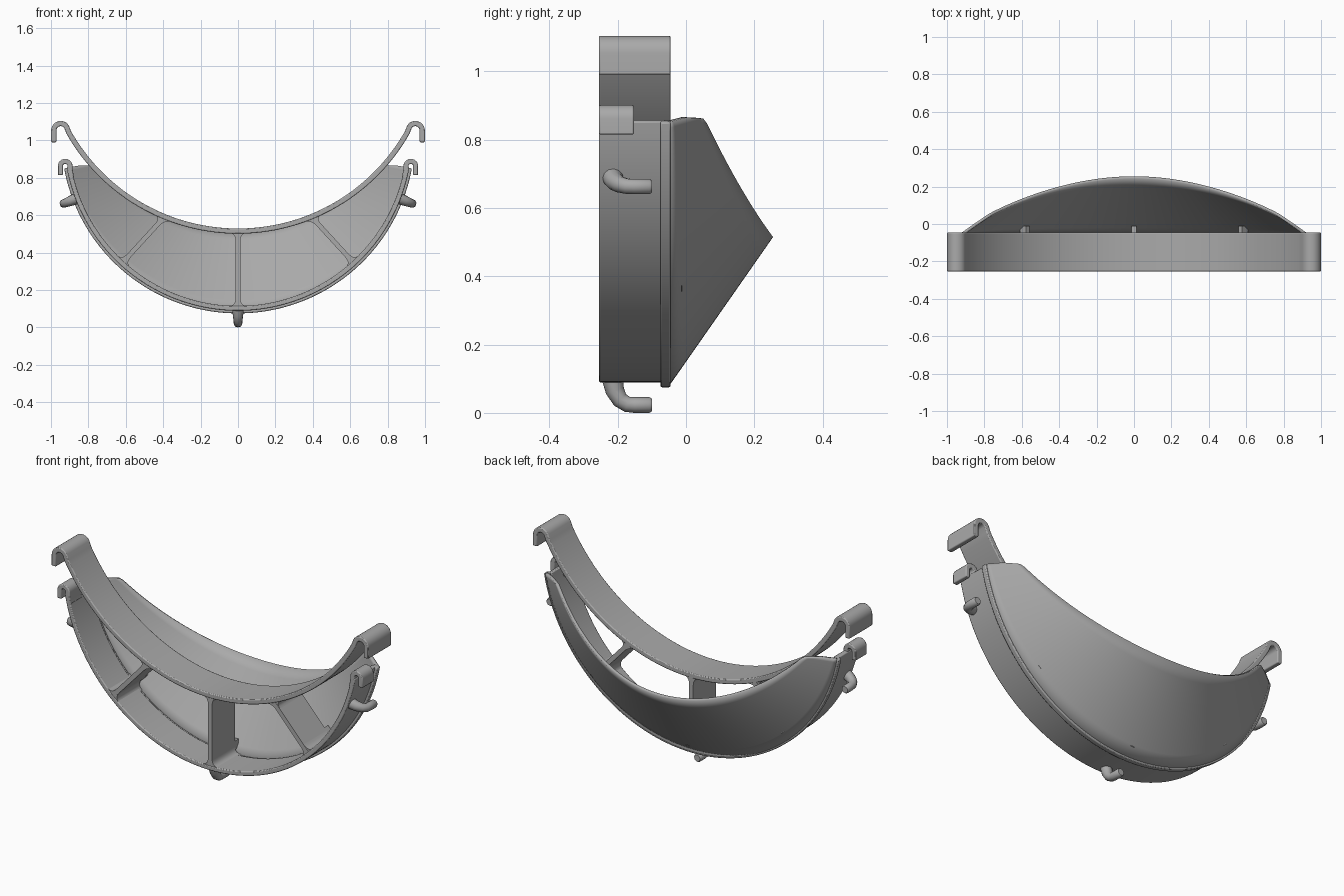
import bpy, bmesh
from math import sin, cos, radians, sqrt, pi
from mathutils import Vector

cube = bpy.data.objects.get("Cube")
if cube:
    bpy.data.objects.remove(cube)

AXIS_Z = 1.02                  # centre of the outer band
STRAP_Z, STRAP_R = 1.555, 1.04  # centre and radius of the upper strap
DROP = STRAP_Z - AXIS_Z
FRONT, BACK = -0.255, -0.045
TOP = 0.865

grey = bpy.data.materials.new("plain grey")
grey.use_nodes = True
grey.diffuse_color = (0.4, 0.4, 0.4, 1)
grey.node_tree.nodes["Principled BSDF"].inputs["Base Color"].default_value = (0.4, 0.4, 0.4, 1)


def polar(a, r, off=0.0):
    """Point at angle a from straight down, shifted sideways by off."""
    return Vector((r * sin(a) + off * cos(a), AXIS_Z - r * cos(a) + off * sin(a)))


def strap_dist(a, r=STRAP_R):
    return -DROP * cos(a) + sqrt(r * r - (DROP * sin(a)) ** 2)


def arc(centre, r, a0, a1, n):
    return [Vector((centre[0] + r * cos(a0 + (a1 - a0) * i / n),
                    centre[1] + r * sin(a0 + (a1 - a0) * i / n))) for i in range(n + 1)]


def make(name, verts, faces, bevel=0.0):
    me = bpy.data.meshes.new(name)
    me.from_pydata([tuple(v) for v in verts], [], faces)
    bm = bmesh.new()
    bm.from_mesh(me)
    bmesh.ops.recalc_face_normals(bm, faces=bm.faces)
    bm.to_mesh(me)
    bm.free()
    me.materials.append(grey)
    ob = bpy.data.objects.new(name, me)
    bpy.context.collection.objects.link(ob)
    if bevel:
        mod = ob.modifiers.new("soft edges", 'BEVEL')
        mod.width, mod.segments, mod.angle_limit = bevel, 2, radians(50)
    smooth(ob)
    return ob


def smooth(ob):
    bpy.ops.object.select_all(action='DESELECT')
    ob.select_set(True)
    bpy.context.view_layer.objects.active = ob
    bpy.ops.object.shade_smooth_by_angle(angle=radians(35))


def prism(name, outline, y0, y1):
    n = len(outline)
    verts = [(p.x, y, p.y) for y in (y0, y1) for p in outline]
    faces = [list(range(n)), list(range(n, 2 * n))]
    faces += [(i, (i + 1) % n, n + (i + 1) % n, n + i) for i in range(n)]
    return make(name, verts, faces)


def ribbon(name, path, thick, y0, y1, bevel=0.005):
    """Strip of even thickness that follows a path in the front plane."""
    verts, faces = [], []
    last = len(path) - 1
    for i, p in enumerate(path):
        d = (path[min(i + 1, last)] - path[max(i - 1, 0)]).normalized()
        side = Vector((-d.y, d.x)) * thick / 2
        for q, y in ((p + side, y0), (p + side, y1), (p - side, y1), (p - side, y0)):
            verts.append((q.x, y, q.y))
    for i in range(last):
        k = 4 * i
        faces += [(k + j, k + (j + 1) % 4, k + 4 + (j + 1) % 4, k + 4 + j) for j in range(4)]
    faces += [(0, 1, 2, 3), tuple(4 * last + j for j in range(4))]
    return make(name, verts, faces, bevel)


def mirrored(points):
    return [Vector((-p.x, p.y)) for p in reversed(points)]


# Upper strap with a hook at each end
sweep = radians(60.5)
hook = arc((0.948, 1.053), 0.037, radians(150), 0, 12) + [Vector((0.985, 0.99))]
strap = arc((0, STRAP_Z), STRAP_R, -pi / 2 - sweep, -pi / 2 + sweep, 80)
ribbon("upper_strap", mirrored(hook) + strap + hook, 0.028, FRONT, BACK)

# Outer band and its rear flange
limit = radians(79.7)
ribbon("outer_band", arc((0, AXIS_Z), 0.918, -pi / 2 - limit, -pi / 2 + limit, 96),
       0.026, FRONT, -0.06)
ribbon("rear_flange", arc((0, AXIS_Z), 0.928, -pi / 2 - limit, -pi / 2 + limit, 96),
       0.034, -0.075, BACK)

# Small hooks on the ends of the band
small = [Vector((0.89, 0.80)), Vector((0.898, 0.845))]
small += arc((0.924, 0.862), 0.026, pi, 0, 12) + [Vector((0.95, 0.815))]
ribbon("left_small_hook", small, 0.027, FRONT, -0.152)
ribbon("right_small_hook", mirrored(small), 0.027, FRONT, -0.152)

# Radial spokes, their corner fillets and rear tabs
HALF = 0.0125
for label, deg in (("right", -42.5), ("middle", 0), ("left", 42.5)):
    a = radians(deg)
    inner = strap_dist(a)
    prism(label + "_spoke", [polar(a, inner, -HALF), polar(a, 0.915, -HALF),
                             polar(a, 0.915, HALF), polar(a, inner, HALF)], FRONT + 0.002, BACK)
    prism(label + "_spoke_tab", [polar(a, 0.84, -HALF), polar(a, 0.89, -HALF),
                                 polar(a, 0.89, HALF), polar(a, 0.84, HALF)], BACK - 0.01, -0.012)
    for s in (-1, 1):
        b = a + s * 0.06
        c = a + s * 0.09
        low = (polar(a, 0.907, s * HALF), polar(b, 0.907), polar(a, 0.86, s * HALF))
        rim = STRAP_R + 0.012
        high = (polar(a, strap_dist(a + s * 0.02, rim), s * HALF), polar(c, strap_dist(c, rim)),
                polar(a, strap_dist(a, rim) + 0.045, s * HALF))
        for part, (corner, p, q) in (("lower", low), ("upper", high)):
            curve = [p * (1 - t) ** 2 + corner * 2 * t * (1 - t) + q * t * t
                     for t in (i / 8 for i in range(9))]
            prism(f"{label}_{part}_fillet", [corner] + curve, FRONT + 0.003, BACK - 0.002)

# Conical rear scoop, trimmed along the strap curve and a level top
COLS, ROWS = 140, 8
R_RIM, SLOPE = 0.935, 1.433
verts, faces = [], []
for i in range(COLS + 1):
    a = limit * (2 * i / COLS - 1)
    e1, e2 = strap_dist(a), (AXIS_Z - TOP) / cos(a)
    edge = min((e1 + e2 + sqrt((e1 - e2) ** 2 + 0.0004)) / 2, R_RIM - 0.004)
    for j in range(ROWS + 1):
        r = R_RIM + (edge - R_RIM) * j / ROWS
        p = polar(a, r)
        verts.append((p.x, BACK + (R_RIM - r) / SLOPE, p.y))
for i in range(COLS):
    for j in range(ROWS):
        k = i * (ROWS + 1) + j
        faces.append((k, k + 1, k + ROWS + 2, k + ROWS + 1))
scoop = make("rear_scoop", verts, faces)
# Thicken towards the hollow side
me = scoop.data
middle = me.polygons[(COLS // 2) * ROWS]
if middle.normal.y < 0:
    me.flip_normals()
wall = scoop.modifiers.new("wall", 'SOLIDIFY')
wall.thickness, wall.offset = 0.015, -1

# Bent pegs on the outside of the band
for label, deg in (("right", -69), ("bottom", 0), ("left", 69)):
    a = radians(deg)
    cu = bpy.data.curves.new(label + "_peg", 'CURVE')
    cu.dimensions = '3D'
    cu.bevel_depth, cu.bevel_resolution, cu.use_fill_caps = 0.023, 4, True
    steps = ((0.92, -0.215, 1.35), (0.955, -0.208, 1.2), (0.982, -0.193, 1.05),
             (0.995, -0.172, 1), (0.997, -0.15, 1), (0.997, -0.107, 1), (0.997, -0.1, 0.8))
    sp = cu.splines.new('POLY')
    sp.points.add(len(steps) - 1)
    for pt, (r, y, w) in zip(sp.points, steps):
        p = polar(a, r)
        pt.co, pt.radius = (p.x, y, p.y, 1), w
    cu.materials.append(grey)
    ob = bpy.data.objects.new(label + "_peg", cu)
    bpy.context.collection.objects.link(ob)
    bpy.ops.object.select_all(action='DESELECT')
    ob.select_set(True)
    bpy.context.view_layer.objects.active = ob
    bpy.ops.object.convert(target='MESH')
    smooth(bpy.context.view_layer.objects.active)
